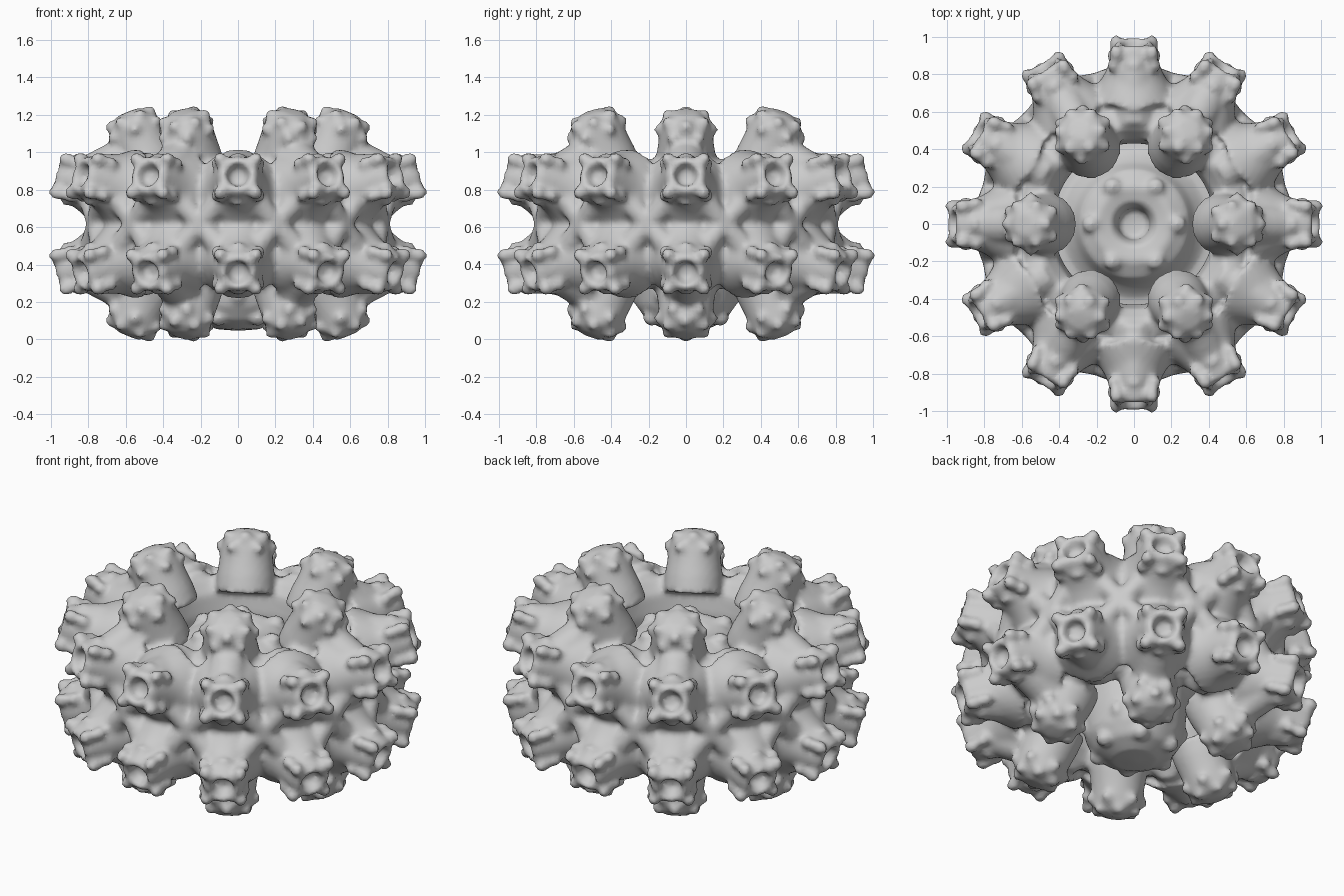
import bpy, bmesh
from math import pi, cos, sin, radians
from mathutils import Matrix, Vector

if "Cube" in bpy.data.objects:
    bpy.data.objects.remove(bpy.data.objects["Cube"])

MID = 0.617
MIRROR = Matrix.Translation((0, 0, 2 * MID)) @ Matrix.Diagonal((1, 1, -1, 1))


def lathe(bm, profile, m=Matrix(), n=32, closed=False):
    """Revolve (radius, height) points round local z."""
    rings = []
    for r, z in profile:
        if r == 0:
            rings.append([bm.verts.new(m @ Vector((0, 0, z)))])
        else:
            rings.append([bm.verts.new(m @ Vector((r * cos(2 * pi * i / n), r * sin(2 * pi * i / n), z)))
                          for i in range(n)])
    pairs = list(zip(rings, rings[1:]))
    if closed:
        pairs.append((rings[-1], rings[0]))
    for a, b in pairs:
        for i in range(n):
            j = (i + 1) % n
            if len(a) == 1:
                bm.faces.new((a[0], b[j], b[i]))
            elif len(b) == 1:
                bm.faces.new((a[i], a[j], b[0]))
            else:
                bm.faces.new((a[i], a[j], b[j], b[i]))


def bump(bm, m, pos, size):
    s = Matrix.Diagonal((*size, 1))
    bmesh.ops.create_icosphere(bm, subdivisions=2, radius=1, matrix=m @ Matrix.Translation(pos) @ s)


def strut(bm, a, b, r1, r2):
    a, b = Vector(a), Vector(b)
    q = (b - a).to_track_quat('Z', 'Y').to_matrix().to_4x4()
    bmesh.ops.create_cone(bm, cap_ends=True, segments=16, radius1=r1, radius2=r2, depth=(b - a).length,
                          matrix=Matrix.Translation((a + b) / 2) @ q)


def frame(angle, r, z, lean):
    """Local z points outward, leaning from vertical by `lean`."""
    return (Matrix.Rotation(radians(angle), 4, 'Z') @ Matrix.Translation((r, 0, z))
            @ Matrix.Rotation(radians(lean), 4, 'Y'))


def polar(angle, r, z):
    return (r * cos(radians(angle)), r * sin(radians(angle)), z)


def finish(bm, name, voxel):
    bmesh.ops.recalc_face_normals(bm, faces=bm.faces)
    me = bpy.data.meshes.new(name)
    bm.to_mesh(me)
    bm.free()
    ob = bpy.data.objects.new(name, me)
    bpy.context.collection.objects.link(ob)
    rm = ob.modifiers.new("fuse", 'REMESH')
    rm.mode = 'VOXEL'
    rm.voxel_size = voxel
    rm.use_smooth_shade = True
    sm = ob.modifiers.new("soften", 'SMOOTH')
    sm.factor = 0.5
    sm.iterations = 2
    return ob


def side_knob(bm, m):
    # flared stalk with a cupped end
    lathe(bm, [(0, -0.30), (0.23, -0.30), (0.19, -0.23), (0.16, -0.18), (0.14, -0.13), (0.125, -0.08),
               (0.108, -0.02), (0.09, 0.005), (0.07, 0.005), (0.058, -0.02), (0.05, -0.06), (0, -0.065)], m)
    # corner fingers and lower warts
    for sx in (-1, 1):
        for sy in (-1, 1):
            bump(bm, m, (0.093 * sx, 0.095 * sy, -0.03), (0.038, 0.038, 0.047))
            bump(bm, m, (0.09 * sx, 0.108 * sy, -0.10), (0.035, 0.037, 0.04))
        bump(bm, m, (0.12 * sx, 0, -0.09), (0.028, 0.045, 0.03))


def top_knob(bm, m):
    # thick stalk with a domed plate
    lathe(bm, [(0, -0.34), (0.165, -0.34), (0.16, -0.25), (0.15, -0.18), (0.142, -0.11), (0.135, -0.05),
               (0.10, -0.015), (0.06, 0.01), (0, 0.012)], m)
    # warts in two staggered rings, then bands on the outer face
    for i in range(6):
        a = 60 * i
        bump(bm, m, polar(a, 0.108, -0.03), (0.036, 0.036, 0.034))
        bump(bm, m, polar(a + 30, 0.138, -0.09), (0.034, 0.034, 0.034))
    bump(bm, m, (0.135, 0, -0.12), (0.03, 0.09, 0.025))
    bump(bm, m, (0.14, 0, -0.20), (0.03, 0.10, 0.025))


# Ring-shaped shell
bm = bmesh.new()
half = [(0.44, 0.0), (0.43, 0.16), (0.45, 0.27), (0.51, 0.345), (0.59, 0.33), (0.68, 0.25), (0.73, 0.13)]
profile = [(r, MID + z) for r, z in half] + [(0.745, MID)] + [(r, MID - z) for r, z in half[:0:-1]]
lathe(bm, profile, n=72, closed=True)

for flip in (Matrix(), MIRROR):
    for k in range(12):
        side_knob(bm, flip @ frame(30 * k, 0.968, 0.88, 74))
    for k in range(6):
        top_knob(bm, flip @ frame(60 * k, 0.585, 1.205, 22))
        # ridge from each crown knob down to the side knob
        strut(bm, flip @ Vector(polar(60 * k, 0.55, 1.0)), flip @ Vector(polar(60 * k, 0.80, 0.87)), 0.11, 0.11)
        # low saddle ridge between crown knobs
        strut(bm, flip @ Vector(polar(60 * k + 30, 0.53, 0.90)),
              flip @ Vector(polar(60 * k + 30, 0.82, 0.88)), 0.10, 0.11)

# Crossed ridges round the equator
for k in range(12):
    a = 30 * k + 15
    for da in (-13, 13):
        for dz in (-0.2, 0.2):
            strut(bm, polar(a, 0.79, MID), polar(a + da, 0.79, MID + dz), 0.045, 0.085)
finish(bm, "ring_shell_with_knobs", 0.019)

# Central hub: rounded ball below, cratered crown above, web out to the shell
bm = bmesh.new()
lathe(bm, [(0, 0.045), (0.12, 0.055), (0.21, 0.10), (0.265, 0.18), (0.285, 0.30), (0.30, 0.44), (0.36, 0.51),
           (0.47, 0.53), (0.47, 0.69), (0.39, 0.70), (0.33, 0.76), (0.29, 0.84), (0.20, 0.89), (0.115, 0.87),
           (0.09, 0.82), (0.08, 0.74), (0, 0.73)], n=48)
for k in range(6):
    bump(bm, Matrix(), polar(60 * k, 0.23, 0.87), (0.05, 0.05, 0.045))
    bump(bm, Matrix(), polar(60 * k, 0.21, 0.115), (0.05, 0.05, 0.045))
    bump(bm, Matrix(), polar(60 * k + 30, 0.265, 0.24), (0.04, 0.04, 0.05))
finish(bm, "central_hub", 0.019)
